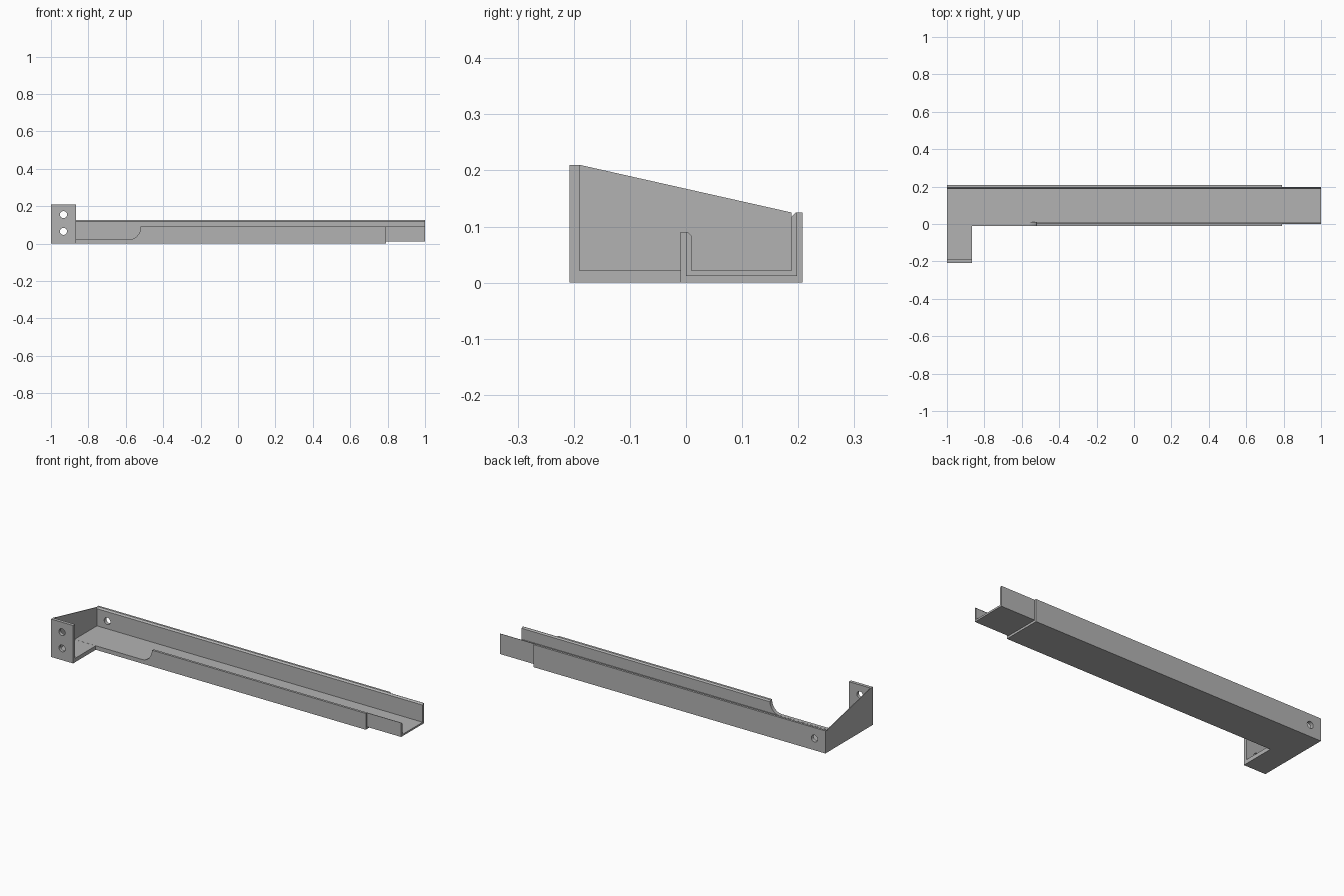
import bpy, bmesh, math
from mathutils import Vector

cube = bpy.data.objects.get("Cube")
if cube:
    bpy.data.objects.remove(cube, do_unlink=True)

steel = bpy.data.materials.new("grey_steel")
steel.use_nodes = True
grey = (0.45, 0.45, 0.45, 1)
steel.diffuse_color = grey
steel.node_tree.nodes["Principled BSDF"].inputs["Base Color"].default_value = grey


def prism(name, profile, axis, start, end):
    """Extrude a closed 2D profile along x, y or z."""
    def place(a, b):
        return {"x": (start, a, b), "y": (a, start, b), "z": (a, b, start)}[axis]
    bm = bmesh.new()
    face = bm.faces.new([bm.verts.new(place(a, b)) for a, b in profile])
    moved = bmesh.ops.extrude_face_region(bm, geom=[face])["geom"]
    shift = Vector([(end - start) * (axis == k) for k in "xyz"])
    bmesh.ops.translate(bm, vec=shift,
                        verts=[g for g in moved if isinstance(g, bmesh.types.BMVert)])
    bmesh.ops.recalc_face_normals(bm, faces=bm.faces)
    mesh = bpy.data.meshes.new(name)
    bm.to_mesh(mesh)
    bm.free()
    obj = bpy.data.objects.new(name, mesh)
    bpy.context.collection.objects.link(obj)
    mesh.materials.append(steel)
    return obj


def box_profile(a0, a1, b0, b1):
    return [(a0, b0), (a1, b0), (a1, b1), (a0, b1)]


def cut(obj, cutter):
    cutter.hide_render = True
    cutter.hide_viewport = True
    cutter.display_type = 'WIRE'
    mod = obj.modifiers.new(cutter.name, 'BOOLEAN')
    mod.operation = 'DIFFERENCE'
    mod.solver = 'EXACT'
    mod.object = cutter


def channel(front, back, bottom):
    """U section with an inner chamfer on the top of each wall."""
    return [(front, bottom), (back, bottom), (back, 0.125), (0.196, 0.125),
            (0.188, 0.117), (0.188, 0.022), (0.01, 0.022), (0.01, 0.083),
            (0.003, 0.09), (front, 0.09)]


def hole(name, z, y0, y1):
    ring = [(-0.933 + 0.019 * math.cos(t * math.tau / 24),
             z + 0.019 * math.sin(t * math.tau / 24)) for t in range(24)]
    return prism(name, ring, "y", y0, y1)


# Main double-walled channel and the slimmer tongue at its left end
rail = prism("channel_rail", channel(-0.01, 0.208, 0), "x", -1, 0.79)
prism("channel_tongue", channel(0, 0.198, 0.012), "x", 0.79, 1)

# Low section of the front wall, ending in a quarter-round
arc = [(-0.58 + 0.06 * math.sin(t * math.pi / 20),
        0.0905 - 0.068 * math.cos(t * math.pi / 20)) for t in range(11)]
notch = [(-1.1, 0.0225)] + arc + [(-0.52, 0.15), (-1.1, 0.15)]
cut(rail, prism("wall_notch_cutter", notch, "y", -0.05, 0.03))
cut(rail, hole("back_hole_cutter", 0.065, 0.15, 0.25))

# Foot sticking out in front of the channel
prism("foot_floor", box_profile(-1, -0.865, -0.19, -0.01), "z", 0, 0.022)

# Upright mounting plate with two screw holes
plate = prism("mounting_plate", box_profile(-1, -0.865, 0, 0.21), "y", -0.208, -0.19)
for label, z in (("lower", 0.065), ("upper", 0.155)):
    cut(plate, hole(label + "_hole_cutter", z, -0.25, -0.15))

# Thin sloping end web joining mounting plate and back wall
web = [(-0.19, 0.022), (0.188, 0.022), (0.188, 0.125), (-0.19, 0.21)]
prism("end_web", web, "x", -1, -0.996)
